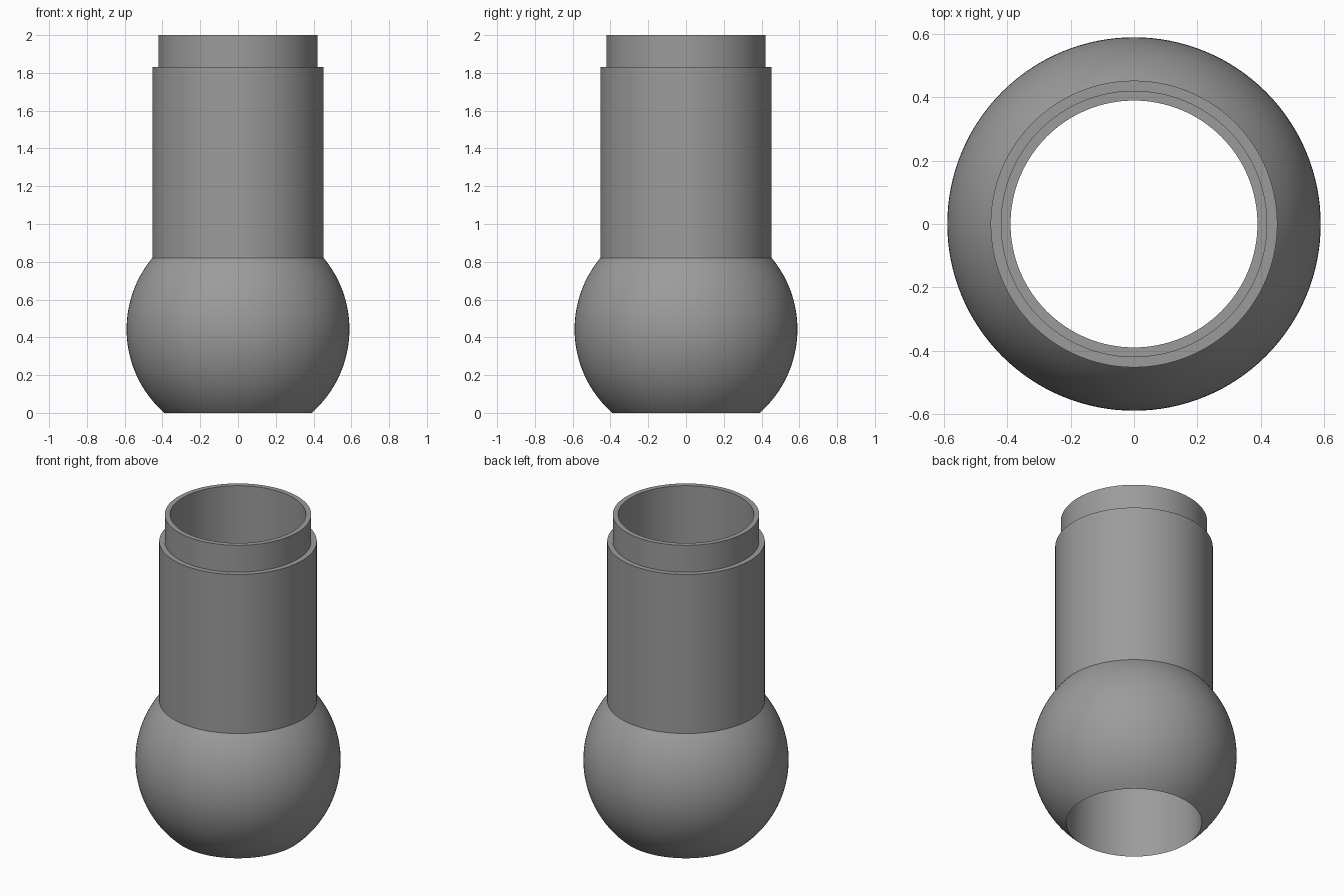
import bpy, bmesh, math

if "Cube" in bpy.data.objects:
    bpy.data.objects.remove(bpy.data.objects["Cube"])

SEGMENTS = 128
BORE, NECK, TUBE, BALL = 0.39, 0.421, 0.453, 0.59
BALL_Z = math.sqrt(BALL**2 - BORE**2)
TUBE_Z = BALL_Z + math.sqrt(BALL**2 - TUBE**2)
SHOULDER_Z, TOP_Z = 1.83, 2.0

grey = bpy.data.materials.new("mid grey")
grey.diffuse_color = (0.33, 0.33, 0.33, 1)
grey.use_nodes = True
grey.node_tree.nodes["Principled BSDF"].inputs["Base Color"].default_value = grey.diffuse_color


def lathe(name, profile):
    """Revolve a closed (radius, z) profile around the z axis."""
    bm = bmesh.new()
    rings = []
    for r, z in profile:
        rings.append([bm.verts.new((r * math.cos(a), r * math.sin(a), z))
                      for a in (2 * math.pi * i / SEGMENTS for i in range(SEGMENTS))])
    for k, low in enumerate(rings):
        high = rings[(k + 1) % len(rings)]
        for i in range(SEGMENTS):
            j = (i + 1) % SEGMENTS
            bm.faces.new((low[i], low[j], high[j], high[i]))
    bmesh.ops.recalc_face_normals(bm, faces=bm.faces)
    mesh = bpy.data.meshes.new(name)
    bm.to_mesh(mesh)
    bm.free()
    mesh.materials.append(grey)
    obj = bpy.data.objects.new(name, mesh)
    bpy.context.collection.objects.link(obj)
    bpy.context.view_layer.objects.active = obj
    obj.select_set(True)
    bpy.ops.object.shade_smooth_by_angle(angle=math.radians(25))
    obj.select_set(False)
    return obj


# Ball section arc, from the bore opening up to the tube
start = math.asin(-BALL_Z / BALL)
end = math.asin((TUBE_Z - BALL_Z) / BALL)
STEPS = 40
arc = [(BALL * math.cos(t), BALL_Z + BALL * math.sin(t))
       for t in (start + (end - start) * i / STEPS for i in range(STEPS + 1))]

# Hollow ball, straight tube, stepped neck and through bore in one solid
lathe("ball_ended_tube", arc + [
    (TUBE, SHOULDER_Z), (NECK, SHOULDER_Z), (NECK, TOP_Z), (BORE, TOP_Z)])
